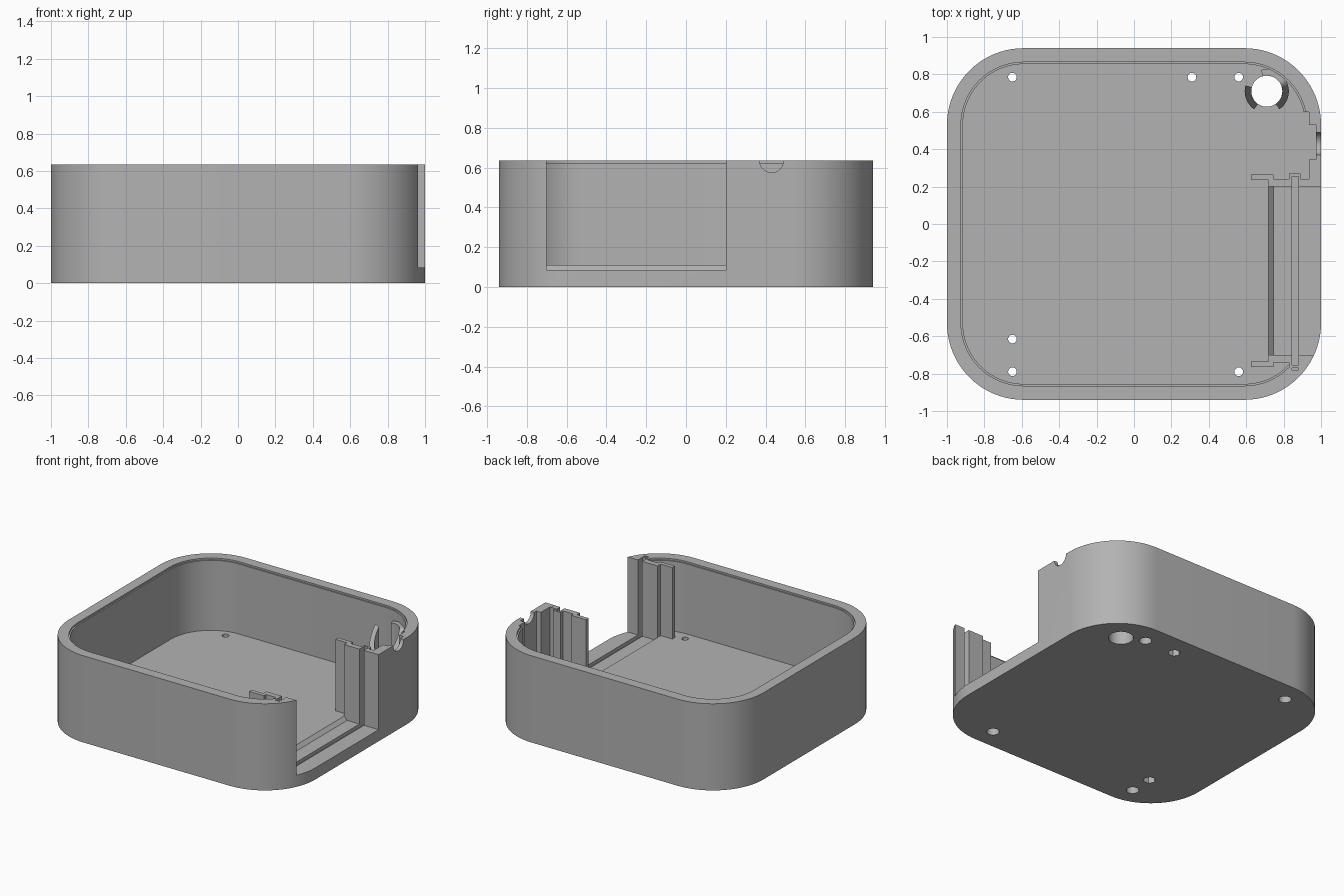
import bpy, bmesh, math
from mathutils import Vector, Matrix

if "Cube" in bpy.data.objects:
    bpy.data.objects.remove(bpy.data.objects["Cube"], do_unlink=True)

grey = bpy.data.materials.new("plain grey")
grey.use_nodes = True
grey.diffuse_color = (0.45, 0.45, 0.45, 1)
grey.node_tree.nodes["Principled BSDF"].inputs["Base Color"].default_value = (0.45, 0.45, 0.45, 1)

TOP, FLOOR, SILL = 0.635, 0.11, 0.085
WIN_LO, WIN_HI = -0.70, 0.20


def prism(name, points, lo, hi, axis="Z"):
    """Extrude a closed 2D outline; axis Z uses (x, y), Y uses (x, z), X uses (y, z)."""
    place = {"Z": lambda a, b, h: (a, b, h),
             "Y": lambda a, b, h: (a, h, b),
             "X": lambda a, b, h: (h, a, b)}[axis]
    bm = bmesh.new()
    face = bm.faces.new([bm.verts.new(place(a, b, lo)) for a, b in points])
    ext = bmesh.ops.extrude_face_region(bm, geom=[face])
    shift = Vector(place(0, 0, hi - lo))
    bmesh.ops.translate(bm, verts=[v for v in ext["geom"] if isinstance(v, bmesh.types.BMVert)], vec=shift)
    bmesh.ops.recalc_face_normals(bm, faces=bm.faces)
    mesh = bpy.data.meshes.new(name)
    bm.to_mesh(mesh)
    bm.free()
    mesh.materials.append(grey)
    obj = bpy.data.objects.new(name, mesh)
    bpy.context.collection.objects.link(obj)
    return obj


def rounded(hx, hy, r, n=20):
    pts = []
    for q, (sx, sy) in enumerate([(1, 1), (-1, 1), (-1, -1), (1, -1)]):
        for i in range(n + 1):
            a = math.pi / 2 * (q + i / n)
            pts.append((sx * (hx - r) + r * math.cos(a), sy * (hy - r) + r * math.sin(a)))
    return pts


def circle(x, y, r, n=32):
    return [(x + r * math.cos(math.tau * i / n), y + r * math.sin(math.tau * i / n)) for i in range(n)]


def box(x0, x1, y0, y1):
    return [(x0, y0), (x1, y0), (x1, y1), (x0, y1)]


def cut(target, cutter):
    mod = target.modifiers.new("cut", "BOOLEAN")
    mod.operation, mod.solver, mod.object = "DIFFERENCE", "EXACT", cutter
    bpy.context.view_layer.objects.active = target
    bpy.ops.object.modifier_apply(modifier=mod.name)
    bpy.data.objects.remove(cutter, do_unlink=True)


def smooth(obj):
    bpy.ops.object.select_all(action="DESELECT")
    obj.select_set(True)
    bpy.context.view_layer.objects.active = obj
    bpy.ops.object.shade_smooth_by_angle(angle=math.radians(30))


# Open tray with a small rebate around the inner rim
case = prism("case", rounded(1, 0.94, 0.41), 0, TOP)
cut(case, prism("cavity", rounded(0.915, 0.855, 0.325), FLOOR, 1))
cut(case, prism("rebate", rounded(0.925, 0.865, 0.335), TOP - 0.012, 1))

# Side window with a sloped step down to the sill, and the panel groove
window = [(0.72, FLOOR + 0.001), (0.72, FLOOR), (0.745, SILL), (1.1, SILL), (1.1, 1), (0.72, 1)]
cut(case, prism("window", window, WIN_LO, WIN_HI, "Y"))
cut(case, prism("groove", box(0.845, 0.88, -0.78, 0.255), 0.06, 1))

# Socket recess in the wall and half-round cable notch
cut(case, prism("recess", box(0.85, 0.935, 0.24, 0.6), FLOOR, 1))
cut(case, prism("deep_recess", box(0.9, 0.972, 0.345, 0.53), FLOOR, 1))
cut(case, prism("notch", circle(0.43, TOP, 0.06), 0.9, 1.1, "X"))

# Screw holes: round counterbores, hexagonal nut pockets, large cable hole
for x, y, sides in [(-0.65, 0.785, 32), (0.56, 0.785, 32), (-0.65, -0.79, 32),
                    (0.56, -0.79, 32), (0.31, 0.785, 6), (-0.65, -0.615, 6)]:
    cut(case, prism("hole", circle(x, y, 0.023), -0.1, 0.2))
    cut(case, prism("pocket", circle(x, y, 0.042, sides), -0.1, 0.06))
CLIP_X, CLIP_Y = 0.71, 0.71
cut(case, prism("cable_hole", circle(CLIP_X, CLIP_Y, 0.083), -0.1, 0.2))
smooth(case)

# Panel rails on both sides of the window, mirrored about its middle
rail = [(0.625, 0.235), (0.625, 0.265), (0.745, 0.265), (0.745, 0.24), (0.83, 0.24), (0.83, 0.27),
        (0.89, 0.27), (0.89, 0.24), (0.94, 0.24), (0.94, 0.2), (0.88, 0.2), (0.88, 0.255),
        (0.845, 0.255), (0.845, 0.2), (0.72, 0.2), (0.72, 0.235)]
prism("rear_panel_rail", rail, SILL, TOP - 0.001)
prism("front_panel_rail", [(x, WIN_LO + WIN_HI - y) for x, y in rail], SILL, TOP - 0.001)


# Cable clip: two curved prongs with steeply slanted tips
def prong(name, start, end, n=20):
    bm = bmesh.new()
    rings = []
    for i in range(n + 1):
        a = math.radians(start + (end - start) * i / n)
        ring = []
        for r, top in [(0.083, False), (0.118, False), (0.118, True), (0.083, True)]:
            y = CLIP_Y + r * math.sin(a)
            z = 0.56 - max(0, 0.75 - y) * 1.4 if top else FLOOR - 0.01
            ring.append(bm.verts.new((CLIP_X + r * math.cos(a), y, z)))
        rings.append(ring)
    for a, b in zip(rings, rings[1:]):
        for k in range(4):
            bm.faces.new([a[k], a[(k + 1) % 4], b[(k + 1) % 4], b[k]])
    bm.faces.new(rings[0])
    bm.faces.new(rings[-1])
    bmesh.ops.recalc_face_normals(bm, faces=bm.faces)
    mesh = bpy.data.meshes.new(name)
    bm.to_mesh(mesh)
    bm.free()
    mesh.materials.append(grey)
    obj = bpy.data.objects.new(name, mesh)
    bpy.context.collection.objects.link(obj)
    smooth(obj)


prong("right_clip_prong", -55, 105)
prong("left_clip_prong", 165, 235)
